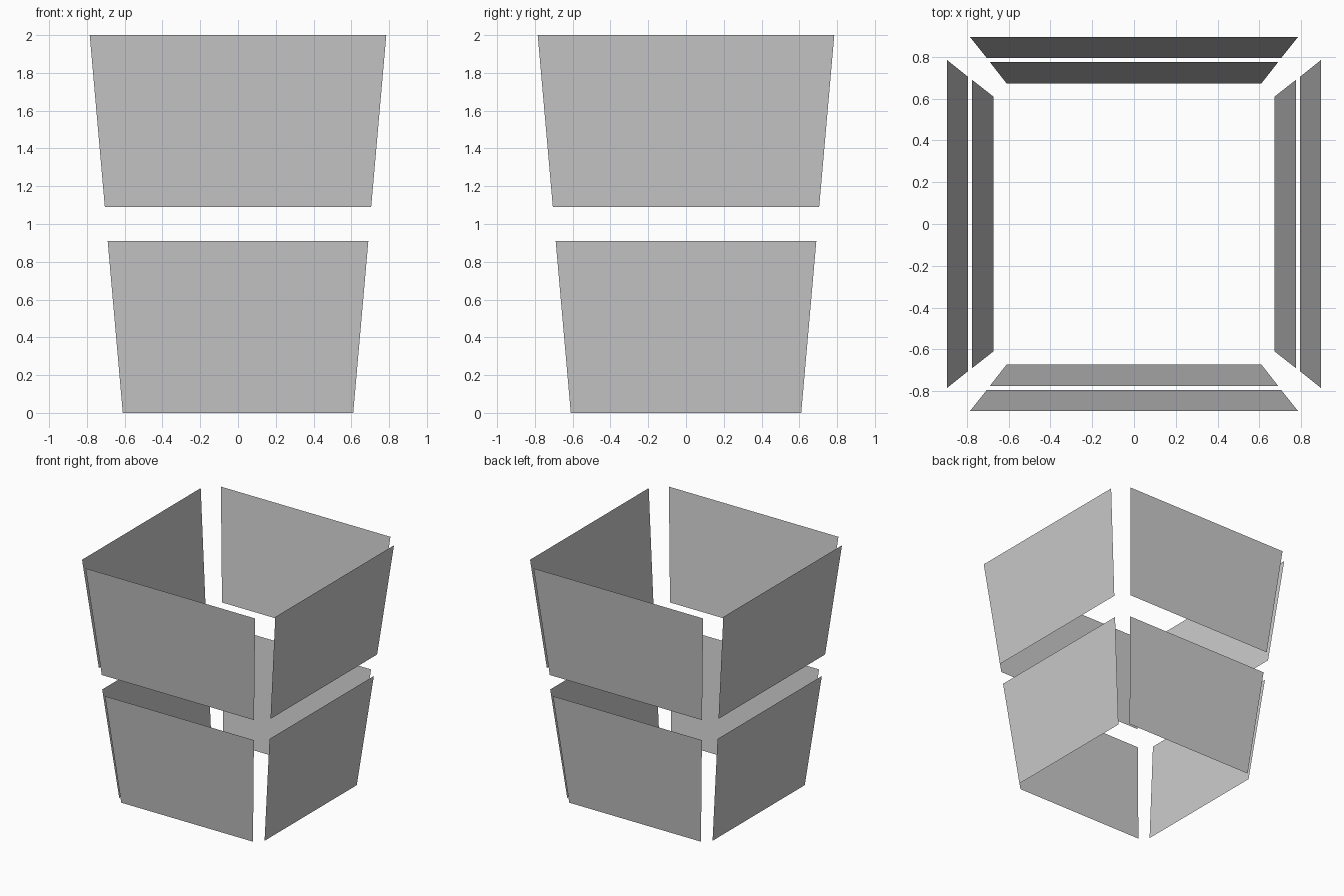
import bpy, bmesh
from math import pi
from mathutils import Matrix

if "Cube" in bpy.data.objects:
    bpy.data.objects.remove(bpy.data.objects["Cube"])

# (height, half width, distance from centre) at the bottom and top of each tier
TIERS = {
    "lower": ((0.0, 0.61, 0.673), (0.91, 0.69, 0.775)),
    "upper": ((1.09, 0.705, 0.795), (2.0, 0.785, 0.895)),
}
SIDES = ("front", "right", "back", "left")


def panel(name, bottom, top, angle):
    """One flat outward-leaning panel, turned about z to its side."""
    (z0, w0, d0), (z1, w1, d1) = bottom, top
    bm = bmesh.new()
    corners = [(-w0, -d0, z0), (w0, -d0, z0), (w1, -d1, z1), (-w1, -d1, z1)]
    bm.faces.new([bm.verts.new(c) for c in corners])
    bm.transform(Matrix.Rotation(angle, 4, 'Z'))
    mesh = bpy.data.meshes.new(name)
    bm.to_mesh(mesh)
    bm.free()
    bpy.context.collection.objects.link(bpy.data.objects.new(name, mesh))


# Four panels around each of the two tiers
for tier, (bottom, top) in TIERS.items():
    for i, side in enumerate(SIDES):
        panel(f"{tier}_{side}_panel", bottom, top, i * pi / 2)
